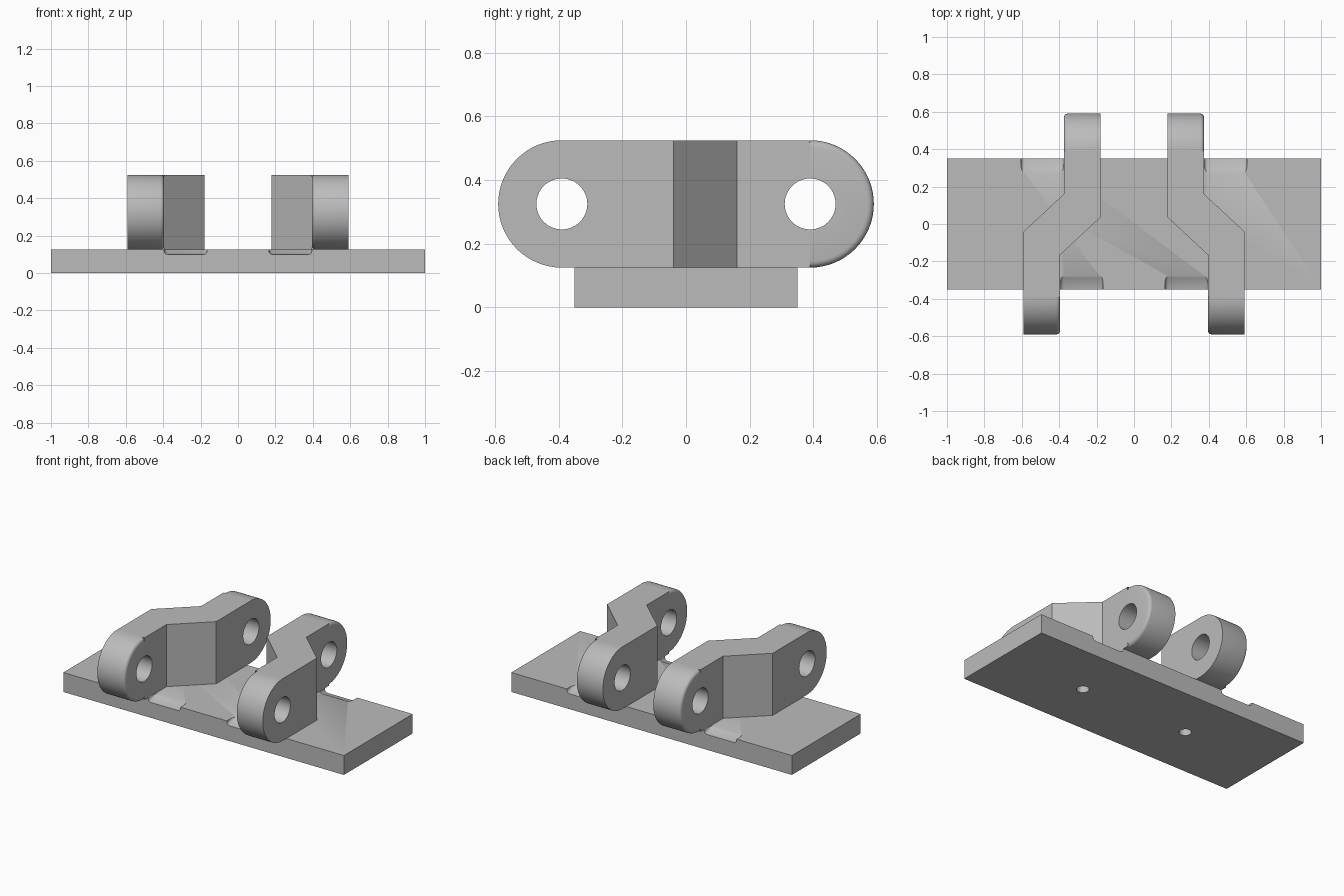
import bpy, bmesh, math
from mathutils import Matrix, Vector

cube = bpy.data.objects.get("Cube")
if cube:
    bpy.data.objects.remove(cube, do_unlink=True)

PIVOT_Y, PIVOT_Z = 0.39, 0.325
END_R, HOLE_R = 0.2, 0.08
PLATE_TOP, LINK_TOP = 0.125, 0.525

steel = bpy.data.materials.new("steel_grey")
steel.use_nodes = True
colour = (0.5, 0.5, 0.5, 1)
steel.diffuse_color = colour
steel.node_tree.nodes["Principled BSDF"].inputs["Base Color"].default_value = colour


def make_object(name, bm):
    bmesh.ops.recalc_face_normals(bm, faces=bm.faces[:])
    mesh = bpy.data.meshes.new(name)
    bm.to_mesh(mesh)
    bm.free()
    mesh.materials.append(steel)
    obj = bpy.data.objects.new(name, mesh)
    bpy.context.collection.objects.link(obj)
    return obj


def prism(bm, points, offset):
    """Extrude a flat outline along an offset; return the far face's edges."""
    face = bm.faces.new([bm.verts.new(p) for p in points])
    new = bmesh.ops.extrude_face_region(bm, geom=[face], use_keep_orig=True)["geom"]
    moved = [g for g in new if isinstance(g, bmesh.types.BMVert)]
    bmesh.ops.translate(bm, verts=moved, vec=offset)
    return [g for g in new if isinstance(g, bmesh.types.BMEdge)
            and all(v in moved for v in g.verts)]


def cylinder(name, radius, depth, centre, axis, segments, bevel=0):
    bm = bmesh.new()
    turn = Matrix.Rotation(math.pi / 2, 4, "Y") if axis == "X" else Matrix()
    bmesh.ops.create_cone(bm, cap_ends=True, segments=segments, radius1=radius,
                          radius2=radius, depth=depth,
                          matrix=Matrix.Translation(centre) @ turn)
    if bevel:
        rims = [e for e in bm.edges if any(len(f.verts) > 4 for f in e.link_faces)]
        bmesh.ops.bevel(bm, geom=rims, offset=bevel, segments=4, profile=0.5,
                        affect="EDGES")
    obj = make_object(name, bm)
    obj.hide_render = True
    return obj


def cut(target, cutter):
    mod = target.modifiers.new("cut", "BOOLEAN")
    mod.operation = "DIFFERENCE"
    mod.solver = "EXACT"
    mod.object = cutter
    bpy.context.view_layer.objects.active = target
    bpy.ops.object.modifier_apply(modifier=mod.name)
    bpy.data.objects.remove(cutter, do_unlink=True)


def smooth(obj):
    bpy.ops.object.select_all(action="DESELECT")
    obj.select_set(True)
    bpy.context.view_layer.objects.active = obj
    bpy.ops.object.shade_smooth_by_angle(angle=math.radians(30))


# Base plate with rounded clearance notches and screw holes
bm = bmesh.new()
bmesh.ops.create_cube(bm, size=1, matrix=Matrix.Translation((0, 0, PLATE_TOP / 2))
                      @ Matrix.Diagonal((2, 0.7, PLATE_TOP, 1)))
plate = make_object("base_plate", bm)
for side in (-1, 1):
    for x, end in ((0.28, -1), (0.49, 1)):
        cut(plate, cylinder("notch_cutter", 0.23, 0.23,
                            (side * x, end * PIVOT_Y, PIVOT_Z), "X", 96, 0.02))
    cut(plate, cylinder("screw_cutter", 0.037, 0.4, (side * 0.39, 0, 0.05), "Z", 32))
smooth(plate)

# Offset link body, seen from above as a cranked strip
bm = bmesh.new()
crank = [(0.59, -PIVOT_Y), (0.59, -0.04), (0.375, 0.16), (0.375, PIVOT_Y),
         (0.18, PIVOT_Y), (0.18, 0.035), (0.395, -0.165), (0.395, -PIVOT_Y)]
prism(bm, [(x, y, PLATE_TOP) for x, y in crank], (0, 0, LINK_TOP - PLATE_TOP))
link = make_object("side_links", bm)
for end in (-1, 1):
    cut(link, cylinder("pin_cutter", HOLE_R, 2, (0, end * PIVOT_Y, PIVOT_Z), "X", 64))
cut(link, cylinder("screw_cutter", 0.037, 0.4, (0.39, 0, 0.05), "Z", 32))

# Rounded link ends, each with one softened rim on the side facing its neighbour
bm = bmesh.new()
bm.from_mesh(link.data)
for end, sharp_x, soft_x in ((-1, 0.59, 0.395), (1, 0.18, 0.375)):
    part = bmesh.new()
    steps = [math.pi * (i / 32 - 0.5) for i in range(33)]
    ring = [(END_R, a) for a in steps] + [(HOLE_R, a) for a in reversed(steps)]
    points = [(sharp_x, end * (PIVOT_Y + r * math.cos(a)), PIVOT_Z + r * math.sin(a))
              for r, a in ring]
    rim = prism(part, points, (soft_x - sharp_x, 0, 0))
    pivot = Vector((soft_x, end * PIVOT_Y, PIVOT_Z))
    outer = [e for e in rim if all((v.co - pivot).length > 0.15 for v in e.verts)]
    bmesh.ops.recalc_face_normals(part, faces=part.faces[:])
    bmesh.ops.bevel(part, geom=outer, offset=0.02, segments=4, profile=0.5,
                    affect="EDGES")
    temp = bpy.data.meshes.new("link_end")
    part.to_mesh(temp)
    part.free()
    bm.from_mesh(temp)
    bpy.data.meshes.remove(temp)

# Open the touching walls and weld the ends to the body
seam = [f for f in bm.faces
        if all(abs(abs(v.co.y) - PIVOT_Y) < 1e-4 for v in f.verts)]
bmesh.ops.delete(bm, geom=seam, context="FACES")
bmesh.ops.remove_doubles(bm, verts=bm.verts[:], dist=0.0005)
bm.to_mesh(link.data)
bm.free()
smooth(link)
mirror = link.modifiers.new("mirror", "MIRROR")
mirror.use_mirror_merge = False
